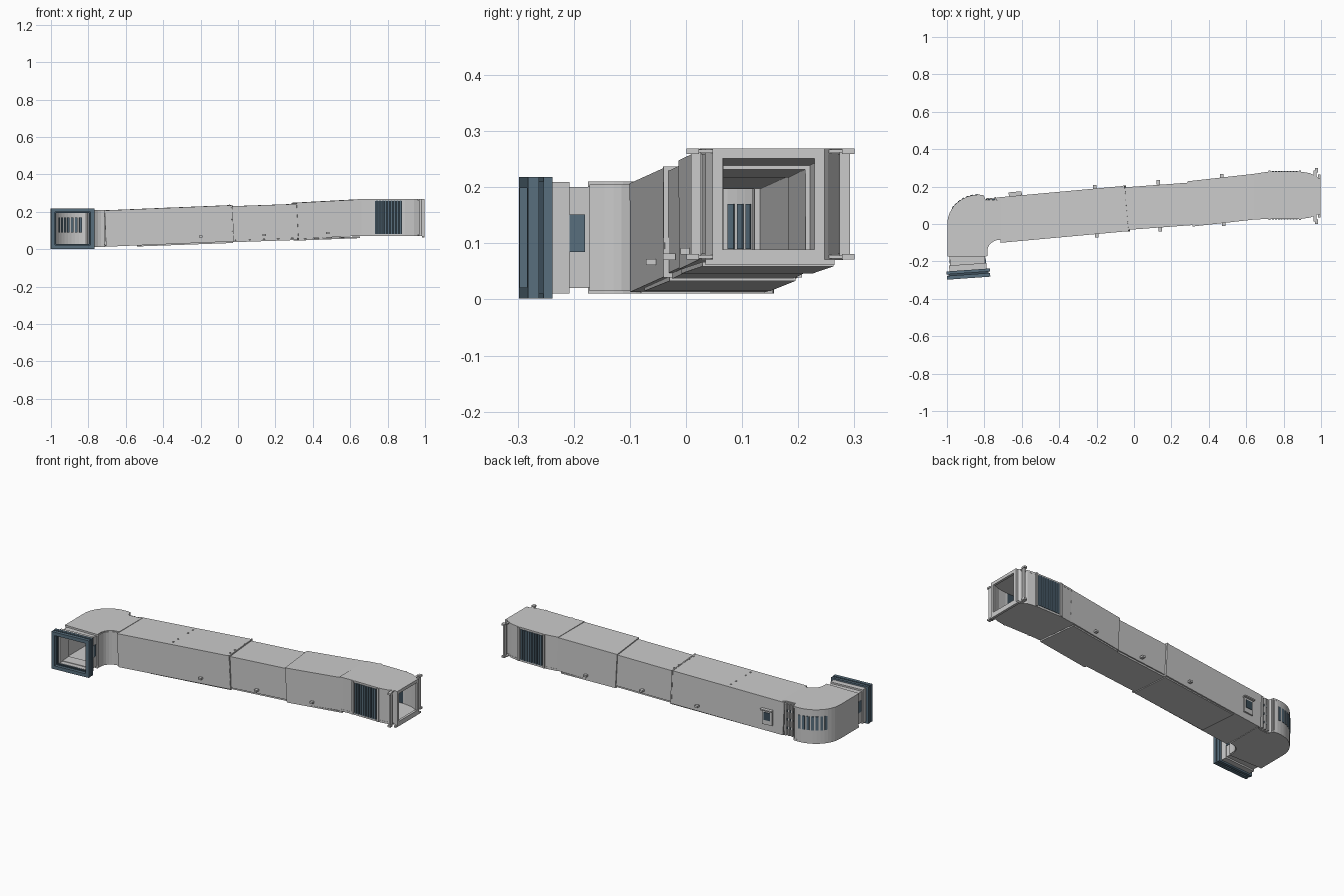
import bpy, bmesh, math
from mathutils import Vector, Matrix

if "Cube" in bpy.data.objects:
    bpy.data.objects.remove(bpy.data.objects["Cube"])

blue = bpy.data.materials.new("blue_grey")
blue.diffuse_color = (0.10, 0.16, 0.21, 1)
blue.use_nodes = True
blue.node_tree.nodes["Principled BSDF"].inputs["Base Color"].default_value = blue.diffuse_color
dark = bpy.data.materials.new("dark_glass")
dark.diffuse_color = (0.045, 0.075, 0.10, 1)
dark.use_nodes = True
dark.node_tree.nodes["Principled BSDF"].inputs["Base Color"].default_value = dark.diffuse_color


def finish(name, bm, mat=None):
    bmesh.ops.recalc_face_normals(bm, faces=bm.faces)
    me = bpy.data.meshes.new(name)
    bm.to_mesh(me)
    bm.free()
    ob = bpy.data.objects.new(name, me)
    bpy.context.collection.objects.link(ob)
    if mat:
        me.materials.append(mat)
    return ob


def box(name, c, s, mat=None, yaw=0):
    bm = bmesh.new()
    bmesh.ops.create_cube(bm, size=1, matrix=Matrix.Translation(c) @ Matrix.Rotation(yaw, 4, 'Z')
                          @ Matrix.Diagonal((*s, 1)))
    return finish(name, bm, mat)


def frame_of(a, b):
    d = (b - a).normalized()
    u = d.cross(Vector((0, 0, 1))).normalized()
    return u, u.cross(d)


# Rectangular tube (t > 0) or solid bar (t = 0) between two centre points
def tube(name, a, b, w, h, t=0, mat=None):
    a, b = Vector(a), Vector(b)
    u, v = frame_of(a, b)
    bm = bmesh.new()

    def ring(c, w, h):
        return [bm.verts.new(c + u * x * w / 2 + v * y * h / 2)
                for x, y in ((-1, -1), (1, -1), (1, 1), (-1, 1))]
    rings = [ring(a, w, h), ring(b, w, h)]
    if t:
        rings += [ring(b, w - 2 * t, h - 2 * t), ring(a, w - 2 * t, h - 2 * t)]
    else:
        bm.faces.new(rings[0])
        bm.faces.new(rings[1])
    n = len(rings)
    for i in range(n if t else 1):
        p, q = rings[i], rings[(i + 1) % n]
        for k in range(4):
            bm.faces.new((p[k], p[(k + 1) % 4], q[(k + 1) % 4], q[k]))
    return finish(name, bm, mat)


# Flat slab from a plan outline
def slab(name, pts, z0, z1):
    bm = bmesh.new()
    f = bm.faces.new([bm.verts.new((x, y, z0)) for x, y in pts])
    r = bmesh.ops.extrude_face_region(bm, geom=[f])
    for e in r['geom']:
        if isinstance(e, bmesh.types.BMVert):
            e.co.z = z1
    return finish(name, bm)


# Upright wall following a plan polyline
def wall(name, pts, z0, z1, t=0.008, mat=None):
    bm = bmesh.new()
    cols = [(bm.verts.new((x, y, z0)), bm.verts.new((x, y, z1))) for x, y in pts]
    for p, q in zip(cols, cols[1:]):
        bm.faces.new((p[0], q[0], q[1], p[1]))
    ob = finish(name, bm, mat)
    m = ob.modifiers.new("thickness", 'SOLIDIFY')
    m.thickness = t
    m.offset = 0
    return ob


def arc(cx, cy, rx, ry, a0, a1, n=12):
    return [(cx + rx * math.cos(math.radians(a0 + (a1 - a0) * i / n)),
             cy + ry * math.sin(math.radians(a0 + (a1 - a0) * i / n))) for i in range(n + 1)]


# Telescoping tunnel sections with end collars
sections = [((-0.72, 0.021, 0.110), (-0.036, 0.083, 0.138), 0.243, 0.194),
            ((-0.10, 0.078, 0.136), (0.32, 0.109, 0.151), 0.228, 0.182),
            ((0.305, 0.108, 0.151), (0.66, 0.148, 0.170), 0.243, 0.194)]
for i, (a, b, w, h) in enumerate(sections):
    tube(f"tunnel_section_{i + 1}", a, b, w, h, 0.01)
a, b, w, h = sections[0]
tube("tunnel_collar", (-0.043, 0.0824, 0.1377), b, w + 0.004, h + 0.004, 0.012)

# Floor frame beneath the tunnel
tube("underfloor_1", (-0.53, 0.038, 0.020), (-0.036, 0.083, 0.038), 0.225, 0.010)
tube("underfloor_2", (-0.036, 0.083, 0.042), (0.31, 0.108, 0.054), 0.215, 0.010)
tube("underfloor_3", (0.31, 0.108, 0.050), (0.64, 0.146, 0.063), 0.235, 0.008)

# Side lugs and roof studs
for x, yl, yh, z in ((-0.20, -0.060, 0.196, 0.067), (0.14, -0.030, 0.224, 0.076), (0.48, 0.001, 0.255, 0.086)):
    box("side_lug_front", (x, yl, z), (0.018, 0.022, 0.011))
    box("side_lug_back", (x - 0.01, yh, z), (0.018, 0.024, 0.011))
for x, y0, z in ((-0.39, 0.05, 0.222), (-0.045, 0.083, 0.237)):
    for k in (-0.09, -0.045, 0.045, 0.09):
        box("roof_stud", (x, y0 + k, z), (0.007, 0.007, 0.004))

# Service door on the back of the tunnel
yaw = math.atan2(0.062, 0.684)
box("service_door", (-0.635, 0.153, 0.098), (0.062, 0.012, 0.085), None, yaw)
box("service_door_window", (-0.635, 0.158, 0.105), (0.040, 0.008, 0.045), dark, yaw)
box("service_door_hood", (-0.635, 0.162, 0.143), (0.070, 0.020, 0.007), None, yaw)

# Curved boarding cabin: roof, floor and walls
outer = arc(-0.83, 0.0, 0.168, 0.157, 180, 90)
inner = arc(-0.715, -0.145, 0.073, 0.065, 90, 180, 6)
plan = ([(-0.998, -0.175)] + outer + [(-0.805, 0.155), (-0.792, 0.120), (-0.735, 0.126), (-0.712, 0.140),
        (-0.712, -0.080)] + inner + [(-0.788, -0.175)])
slab("cabin_roof", plan, 0.200, 0.210)
slab("cabin_floor", plan, 0.011, 0.022)
wall("cabin_outer_wall", [(-0.994, -0.170)] + arc(-0.83, 0, 0.164, 0.153, 180, 90) + [(-0.81, 0.151)], 0.015, 0.205)
wall("cabin_inner_wall", inner + [(-0.788, -0.172)], 0.015, 0.205)
wall("cabin_back_panel", [(-0.810, 0.151), (-0.792, 0.122), (-0.735, 0.126)], 0.015, 0.205)

# Cabin windows on the curved wall and neck
for k in range(7):
    a0 = 92 + k * 8.5
    for r, nm in ((0.003, "outside"), (-0.013, "inside")):
        wall("curved_window_" + nm, arc(-0.83, 0, 0.166 + r, 0.155 + r, a0, a0 + 5, 2), 0.09, 0.17, 0.003, blue)

# Folding shutter posts between cabin and tunnel
for x, y in ((-0.803, 0.140), (-0.782, 0.130), (-0.764, 0.132), (-0.742, 0.136)):
    box("shutter_post", (x, y, 0.11), (0.010, 0.016, 0.185))
for z in (0.06, 0.11, 0.16):
    box("shutter_rail", (-0.768, 0.131, z), (0.045, 0.008, 0.012), dark)

# Neck and docking bumper frames, slightly turned
yaw = math.radians(4)
d = Vector((math.sin(yaw), -math.cos(yaw), 0))
base = Vector((-0.893, -0.160, 0.110))
for name, s0, s1, w, h, t, m in (("neck_inner", 0.0, 0.065, 0.188, 0.180, 0.008, None),
                                 ("neck_collar", 0.055, 0.092, 0.200, 0.198, 0.014, None),
                                 ("bumper_back", 0.086, 0.102, 0.232, 0.217, 0.022, blue),
                                 ("bumper_groove", 0.100, 0.112, 0.214, 0.200, 0.018, dark),
                                 ("bumper_front", 0.110, 0.130, 0.232, 0.217, 0.020, blue)):
    tube(name, base + d * s0, base + d * s1, w, h, t, m)
for sx in (-1, 1):
    box("neck_window", (-0.889 + sx * 0.094, -0.198, 0.118), (0.006, 0.036, 0.067), blue, yaw)

# Terminal end: roof, floor and walls with open doorway
front = [(0.64, 0.024), (0.72, 0.027), (0.89, 0.027), (0.94, 0.034), (0.975, 0.048), (0.993, 0.058)]
back = [(0.64, 0.268), (0.72, 0.280), (0.89, 0.280), (0.94, 0.272), (0.975, 0.255), (0.993, 0.240)]
plan = front + back[::-1]
slab("terminal_roof", plan, 0.258, 0.269)
slab("terminal_floor", plan, 0.070, 0.082)
for nm, p, s in (("front", front, 1), ("back", back, -1)):
    q = [(x, y + s * 0.005) for x, y in p]
    wall(f"terminal_wall_{nm}_a", [q[0], q[1], (0.732, q[1][1])], 0.075, 0.264)
    wall(f"terminal_wall_{nm}_b", [(0.878, q[2][1])] + q[2:], 0.075, 0.264)
    y = q[1][1]
    # Louvred windows
    for k in range(9):
        box(f"louvre_{nm}", (0.743 + k * 0.0156, y - s * 0.004, 0.170), (0.0105, 0.010, 0.178), blue)
    box(f"louvre_backing_{nm}", (0.805, y + s * 0.002, 0.170), (0.146, 0.004, 0.178), dark)
    # Corner trim and door guide posts
    for x in (0.724, 0.888):
        box(f"window_trim_{nm}", (x, y - s * 0.006, 0.170), (0.012, 0.010, 0.196))
    yp = 0.018 if s > 0 else 0.283
    box(f"guide_post_{nm}", (0.976, yp, 0.170), (0.010, 0.018, 0.185))
    for z in (0.076, 0.264):
        box(f"guide_bracket_{nm}", (0.976, yp - s * 0.006, z), (0.018, 0.022, 0.010))
        box(f"guide_arm_{nm}", (0.968, yp + s * 0.014, z), (0.014, 0.036, 0.006))
tube("doorway_frame", (0.984, 0.147, 0.170), (0.998, 0.147, 0.170), 0.200, 0.198, 0.018)
box("doorway_sill", (0.991, 0.150, 0.066), (0.014, 0.230, 0.010))
